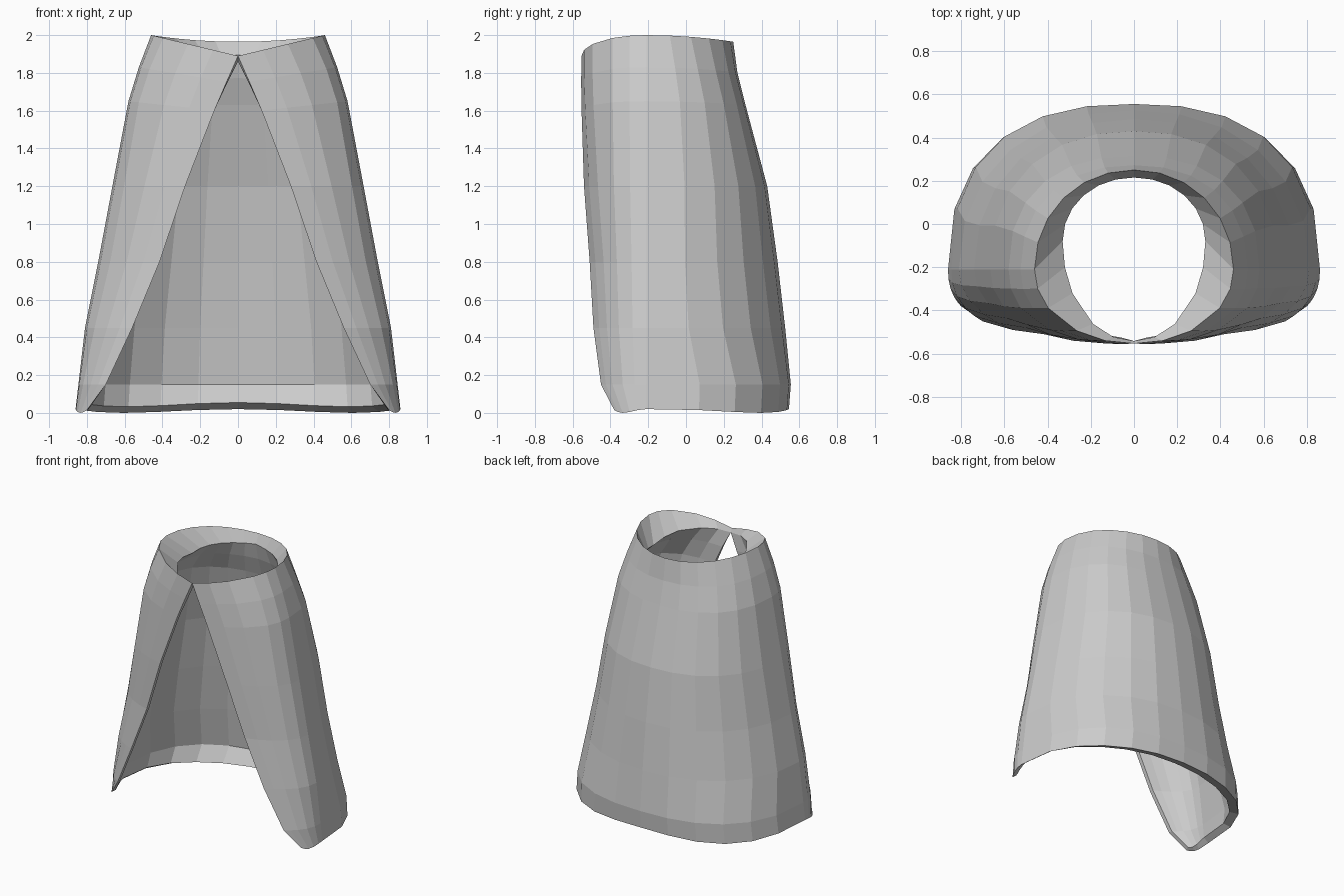
import bpy, bmesh
from math import sin, cos, pi

if "Cube" in bpy.data.objects:
    bpy.data.objects.remove(bpy.data.objects["Cube"])

# Cape levels: height, half width, back y, front edge x, front edge y, fullness
LEVELS = [
    (0.02, 0.86, 0.545, 0.80, -0.38, 2.5),
    (0.15, 0.845, 0.555, 0.70, -0.45, 2.5),
    (0.45, 0.81, 0.525, 0.56, -0.49, 2.2),
    (0.80, 0.74, 0.485, 0.415, -0.51, 2.15),
    (1.20, 0.665, 0.43, 0.28, -0.54, 2.25),
    (1.65, 0.58, 0.315, 0.125, -0.553, 2.35),
    (1.83, 0.525, 0.272, 0.06, -0.555, 2.25),
    (2.00, 0.46, 0.25, 0.0, -0.553, 2.05),
]
# Lining inset per level: side, back, drop at side, drop at back, centre y
INSET = [(0.04, 0.09, -0.03, -0.035, -0.21), (0.035, 0.03, 0, 0, -0.21),
         (0.035, 0.025, 0, 0, -0.21), (0.035, 0.02, 0, 0, -0.21),
         (0.04, 0.02, 0, 0, -0.21), (0.06, 0.025, 0, 0, -0.2),
         (0.10, 0.03, 0.06, 0.03, -0.16), (0.13, 0.035, 0.15, 0.07, -0.08)]
BACK, FRONT = 6, 5


def section(width, back, ex, ey, cy, n):
    """Half outline from the back centre round the side to the front edge."""
    pts = []
    for i in range(BACK + 1):
        x = sin(pi / 2 * i / BACK)
        pts.append((width * x, cy + (back - cy) * max(0, 1 - x ** n) ** (1 / n)))
    x_end = ex / width
    y_end = (1 - x_end ** n) ** (1 / n)
    depth = (cy - ey) / y_end
    x_mid = (1 - (y_end * 0.52) ** n) ** (1 / n)
    for i in range(1, FRONT + 1):
        f = i / FRONT
        if f < 0.5:
            y = y_end * f * 1.3
            x = (1 - y ** n) ** (1 / n)
        else:
            x = x_mid + (x_end - x_mid) * (f - 0.4) / 0.6
            y = (1 - x ** n) ** (1 / n)
        pts.append((width * x, cy - depth * y))
    return pts


def neck_height(x, y, width, back, cy, j):
    """The neckline dips in a V at the front and slightly at the back."""
    if j > BACK:
        return 1.89 + 0.11 * min(1, x / width)
    return 2.0 - 0.035 * ((y - cy) / (back - cy)) ** 2


def layer(bm, inner):
    rows = []
    for (z, w, b, ex, ey, n), (side, rear, drop, drop_back, icy) in zip(LEVELS, INSET):
        cy = -0.21
        outer = pts = section(w, b, ex, ey, cy, n)
        if inner:
            pts = section(w - side, b - rear, min(ex, w - side - 0.03),
                          ey + (0.03 if z < 1.9 else 0.012), icy, n)
        row = []
        for j, (x, y) in enumerate(pts):
            ox, oy = outer[j]
            top = neck_height(ox, oy, w, b, cy, j)
            zz = z + (top - 2.0) * max(0, (z - 1.2) / 0.8)
            if z < 0.1:
                zz = 0.01 + 0.01 * cos(2 * pi * j / BACK)
            if inner:
                if j <= BACK:
                    zz -= drop_back + (drop - drop_back) * j / BACK
                else:
                    zz -= drop * (1 - 0.8 * (j - BACK) / FRONT)
            row.append(bm.verts.new((x, y, zz)))
        rows.append(row)
    for a, b in zip(rows, rows[1:]):
        bridge(bm, a, b)
    return rows


def bridge(bm, a, b):
    for i in range(len(a) - 1):
        bm.faces.new((a[i], a[i + 1], b[i + 1], b[i]))


bm = bmesh.new()
# Outer cloth and lining
out = layer(bm, False)
lin = layer(bm, True)
# Hem, neckband and front opening borders
bridge(bm, out[0], lin[0])
bridge(bm, out[-1], lin[-1])
bridge(bm, [r[-1] for r in out], [r[-1] for r in lin])
bmesh.ops.recalc_face_normals(bm, faces=bm.faces)

me = bpy.data.meshes.new("cape")
bm.to_mesh(me)
bm.free()
cape = bpy.data.objects.new("cape", me)
bpy.context.collection.objects.link(cape)
mirror = cape.modifiers.new("mirror", 'MIRROR')
mirror.use_clip = True
mirror.merge_threshold = 0.001
